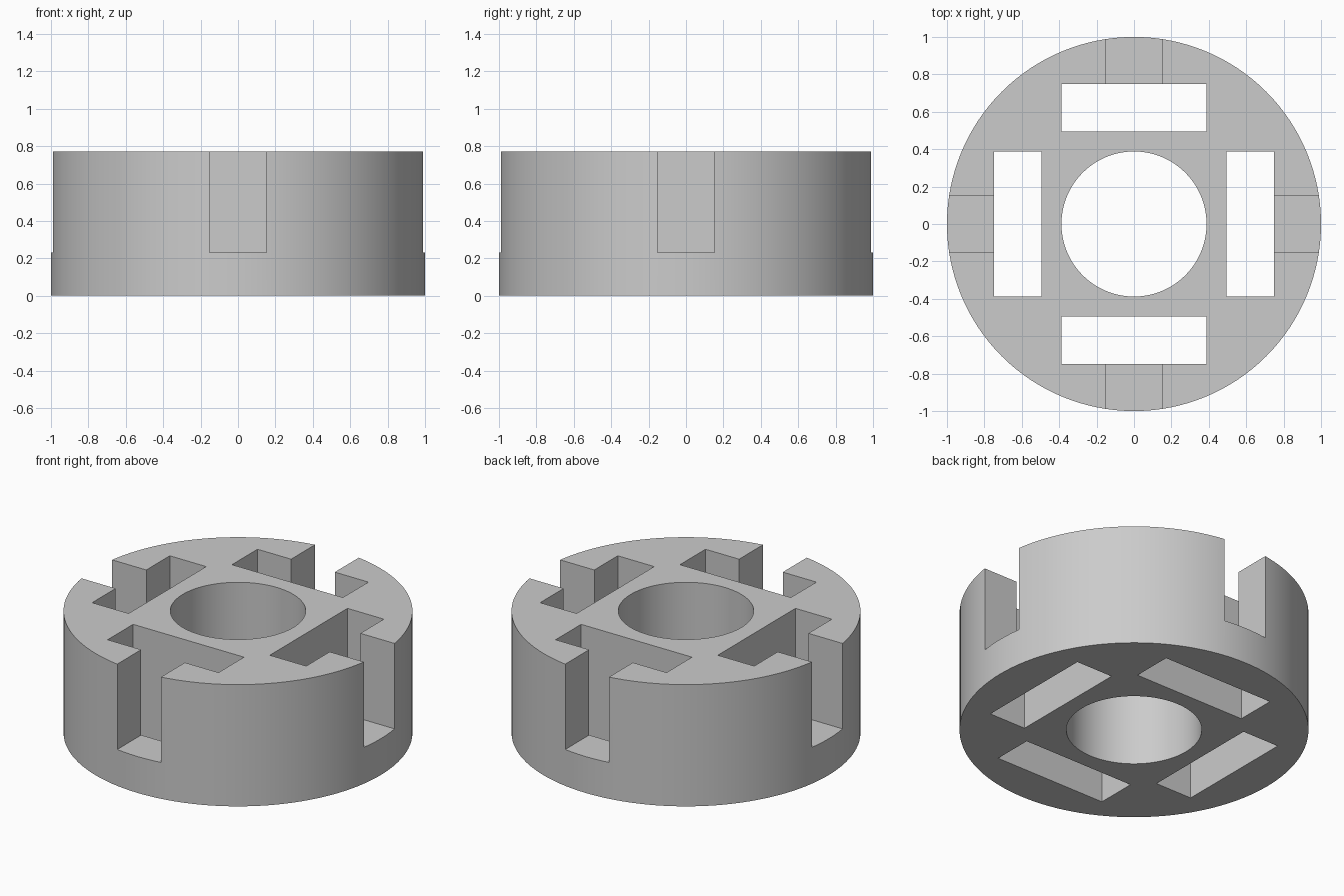
import bpy
from math import radians, cos, sin

if "Cube" in bpy.data.objects:
    bpy.data.objects.remove(bpy.data.objects["Cube"])

HEIGHT = 0.77
FLOOR = 0.23          # height where the rim notches start


def cylinder(name, radius, z0, z1, sides):
    bpy.ops.mesh.primitive_cylinder_add(
        vertices=sides, radius=radius, depth=z1 - z0, location=(0, 0, (z0 + z1) / 2))
    bpy.context.object.name = name
    return bpy.context.object


def radial_box(name, angle, r0, r1, width, z0, z1):
    """Box spanning r0..r1 outward from the axis at the given angle."""
    a, r = radians(angle), (r0 + r1) / 2
    bpy.ops.mesh.primitive_cube_add(
        size=1, location=(r * cos(a), r * sin(a), (z0 + z1) / 2), rotation=(0, 0, a))
    box = bpy.context.object
    box.name = name
    box.scale = (r1 - r0, width, z1 - z0)
    box.hide_render = True
    return box


# Round body
body = cylinder("slotted_ring", 1.0, 0, HEIGHT, 128)

# Central bore
cutters = [cylinder("bore_cutter", 0.388, -0.1, HEIGHT + 0.1, 96)]
cutters[0].hide_render = True

# Four through slots, each opening to the rim through a notch
for angle in range(0, 360, 90):
    cutters.append(radial_box("slot_cutter", angle, 0.494, 0.749, 0.776, -0.1, HEIGHT + 0.1))
    cutters.append(radial_box("notch_cutter", angle, 0.62, 1.1, 0.306, FLOOR, HEIGHT + 0.1))

# Cut and clean up
bpy.context.view_layer.objects.active = body
for cutter in cutters:
    mod = body.modifiers.new(cutter.name, 'BOOLEAN')
    mod.operation = 'DIFFERENCE'
    mod.solver = 'EXACT'
    mod.object = cutter
    bpy.ops.object.modifier_apply(modifier=mod.name)
for cutter in cutters:
    bpy.data.objects.remove(cutter)

# Smooth round walls, crisp edges
body.select_set(True)
bpy.context.view_layer.objects.active = body
bpy.ops.object.shade_smooth_by_angle(angle=radians(30))
